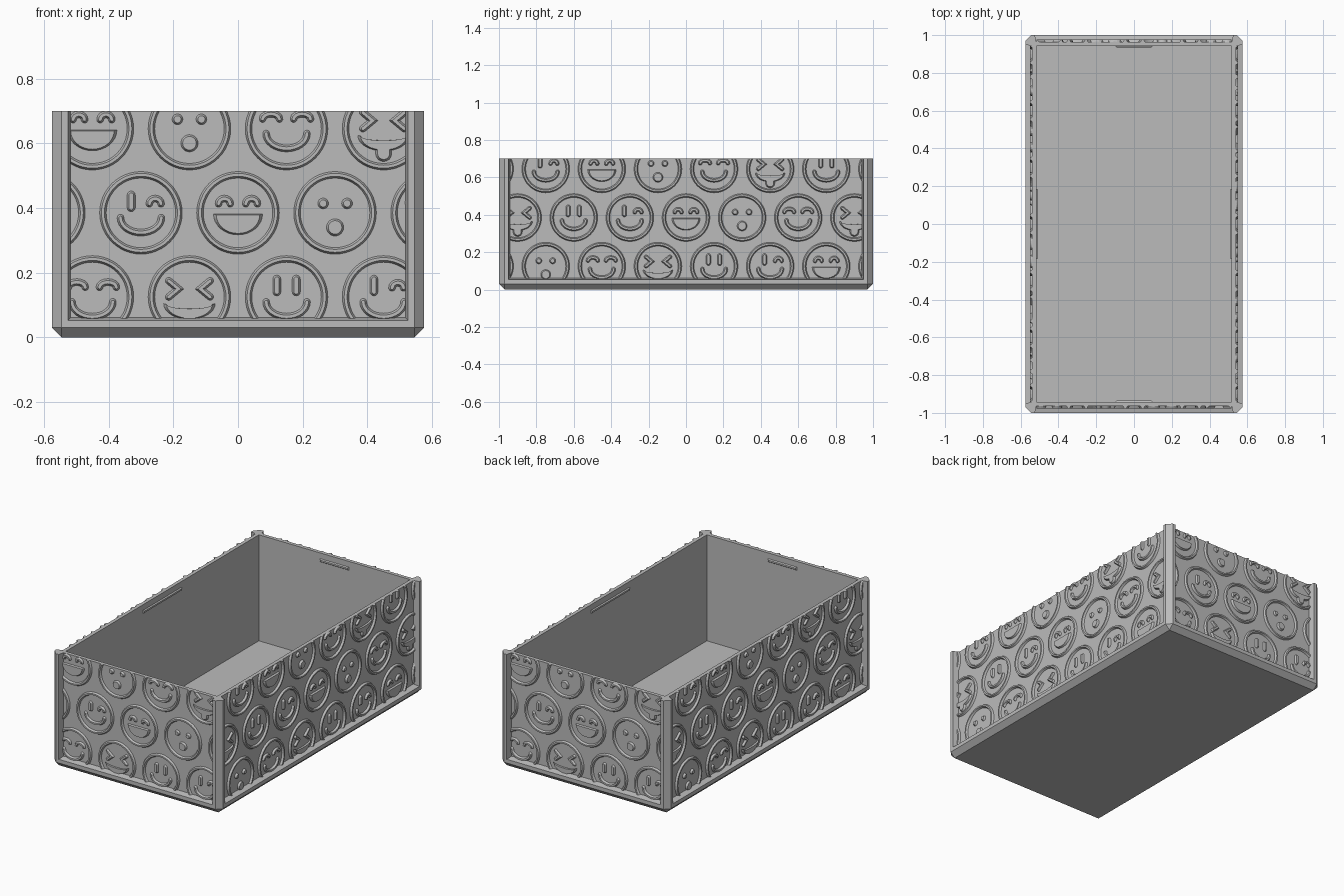
import bpy, bmesh
from math import sin, cos, pi, atan2
from mathutils import Vector

cube = bpy.data.objects.get("Cube")
if cube:
    bpy.data.objects.remove(cube)

HX, HY, TOP = 0.575, 1.0, 0.70      # outer half sizes and height
PANEL, CAVITY, CHAMFER = 0.036, 0.058, 0.03
PITCH, RISE, MID = 0.30, 0.26, 0.385

grey = bpy.data.materials.new("plain grey")
grey.use_nodes = True
grey.diffuse_color = (0.5, 0.5, 0.5, 1)
grey.node_tree.nodes["Principled BSDF"].inputs["Base Color"].default_value = (0.5, 0.5, 0.5, 1)


def make_mesh(bm, name):
    bmesh.ops.recalc_face_normals(bm, faces=bm.faces)
    mesh = bpy.data.meshes.new(name)
    bm.to_mesh(mesh)
    bm.free()
    mesh.materials.append(grey)
    return mesh


def add_object(name, mesh, turn=0):
    ob = bpy.data.objects.new(name, mesh)
    ob.rotation_euler.z = turn
    bpy.context.scene.collection.objects.link(ob)
    return ob


def bridge(bm, loops, cyclic=False):
    """Skin a list of equal-length 3D loops, capped unless cyclic."""
    rings = [[bm.verts.new(p) for p in loop] for loop in loops]
    n = len(rings[0])
    pairs = list(zip(rings, rings[1:])) + ([(rings[-1], rings[0])] if cyclic else [])
    for a, b in pairs:
        for i in range(n):
            j = (i + 1) % n
            bm.faces.new((a[i], a[j], b[j], b[i]))
    if not cyclic:
        bm.faces.new(rings[0])
        bm.faces.new(rings[-1])


# Tray shell: chamfered foot, bottom rail, recessed walls, cavity
def plan(inset, cut, z):
    x, y = HX - inset, HY - inset
    return [(x, -y + cut, z), (x, y - cut, z), (x - cut, y, z), (-x + cut, y, z),
            (-x, y - cut, z), (-x, -y + cut, z), (-x + cut, -y, z), (x - cut, -y, z)]


bm = bmesh.new()
bridge(bm, [plan(CHAMFER, 0, 0), plan(0, CHAMFER, CHAMFER), plan(0, CHAMFER, 0.053),
            plan(PANEL, 0, 0.061), plan(PANEL, 0, TOP), plan(CAVITY, 0, TOP),
            plan(CAVITY, 0, 0.045)])
bmesh.ops.remove_doubles(bm, verts=bm.verts, dist=1e-5)
add_object("tray_shell", make_mesh(bm, "tray_shell"))

# Corner posts, mirrored to all four corners
half = [(CHAMFER, 0), (0.05, 0), (CAVITY, PANEL)]
section = half + [(PANEL, PANEL)] + [(b, a) for a, b in reversed(half)]
bm = bmesh.new()
bridge(bm, [[(HX - a, HY - b, z) for a, b in section] for z in (0.052, TOP)])
posts = add_object("corner_posts", make_mesh(bm, "corner_posts"))
mirror = posts.modifiers.new("mirror", "MIRROR")
mirror.use_axis = (True, True, False)


# 2D outlines for the relief
def arc(w, z, drop, n=16):
    return [(w * cos(pi * i / n), z - drop * sin(pi * i / n)) for i in range(n + 1)]


def circle(r, x=0, z=0, n=24):
    return [(x + r * cos(2 * pi * i / n), z + r * sin(2 * pi * i / n)) for i in range(n)]


def stroke(path, r, caps=6):
    """Outline of a round-ended stroke along a path."""
    pts = [Vector(p) for p in path]
    dirs = [(b - a).normalized() for a, b in zip(pts, pts[1:])]
    left, right = [], []
    for i, p in enumerate(pts):
        d0, d1 = dirs[max(i - 1, 0)], dirs[min(i, len(dirs) - 1)]
        t = (d0 + d1).normalized()
        off = Vector((-t.y, t.x)) * r / max(t.dot(d0), 0.5)
        left.append(p + off)
        right.append(p - off)

    def cap(p, d):
        a = atan2(d.y, d.x) + pi / 2
        return [p + Vector((cos(a - pi * k / caps), sin(a - pi * k / caps))) * r
                for k in range(1, caps)]
    return left + cap(pts[-1], dirs[-1]) + right[::-1] + cap(pts[0], -dirs[0])


BEVEL = 0.007


def line(path, r=0.014):
    return stroke(path, r), stroke(path, r - BEVEL)


def dot(x, z, r):
    return circle(r, x, z), circle(r - BEVEL, x, z)


def plate(outline, z, s=0.86):
    return outline, [(x * s, z + (y - z) * s) for x, y in outline]


def bar_eye(x):
    return line([(x, 0.016), (x, 0.055)])


def arch_eye(x, w, z=0.028):
    return line([(x + a, b) for a, b in arc(w, z, -0.016, 8)], 0.012)


def squint_eye(s):
    return line([(s * 0.064, 0.05), (s * 0.034, 0.025), (s * 0.064, 0)], 0.012)


smile = line(arc(0.063, -0.015, 0.046), 0.012)
grin = plate(arc(0.078, -0.003, 0.066), -0.03)
crescent = plate(arc(0.082, -0.02, 0.05) + arc(0.082, -0.02, 0.016)[-2:0:-1], -0.04)
tongue = plate([(-0.026, -0.05), (0.026, -0.05)]
               + [(a, b) for a, b in arc(0.026, -0.078, 0.025, 8)], -0.075, 0.72)

FACES = [
    [bar_eye(-0.03), arch_eye(0.044, 0.018), smile],
    [arch_eye(-0.042, 0.018), arch_eye(0.042, 0.018), grin],
    [dot(-0.037, 0.029, 0.018), dot(0.037, 0.029, 0.018), dot(0, -0.045, 0.028)],
    [arch_eye(-0.048, 0.026, 0.03), arch_eye(0.048, 0.026, 0.03), smile],
    [squint_eye(-1), squint_eye(1), crescent, tongue],
    [bar_eye(-0.03), bar_eye(0.03), smile],
]


def relief_mesh(name, half_width, dist):
    """Staggered rows of round faces, trimmed to the panel."""
    base, top = -(dist - PANEL - 0.003), -(dist - 0.024)
    limit = half_width - CAVITY
    bm = bmesh.new()
    for row, first in ((-1, 4), (0, 1), (1, 2)):
        for k in range(-4, 5):
            cx, cz = k * PITCH - (PITCH / 2 if row else 0), MID + row * RISE
            if abs(cx) > limit + 0.12:
                continue

            def lift(pts, y):
                return [(cx + a, y, cz + b) for a, b in pts]
            rim = [(0.129, base), (0.122, top), (0.113, top), (0.106, base)]
            bridge(bm, [lift(circle(r, n=48), y) for r, y in rim], True)
            for outer, inner in FACES[(k + first) % len(FACES)]:
                bridge(bm, [lift(outer, base), lift(inner, top)])
    bmesh.ops.triangulate(bm, faces=bm.faces)
    for co, no in (((limit, 0, 0), (1, 0, 0)), ((-limit, 0, 0), (-1, 0, 0)),
                   ((0, 0, TOP), (0, 0, 1)), ((0, 0, 0.058), (0, 0, -1))):
        bmesh.ops.bisect_plane(bm, geom=bm.verts[:] + bm.edges[:] + bm.faces[:],
                               plane_co=co, plane_no=no, clear_outer=True)
        rims = [e for e in bm.edges if e.is_boundary]
        bmesh.ops.holes_fill(bm, edges=rims, sides=0)
    return make_mesh(bm, name)


def ridge_mesh(name, half_length, dist):
    """Thin snap ridge on the inside of a wall."""
    bm = bmesh.new()
    loops = []
    for grow, y in ((0.012, -(dist - CAVITY + 0.003)), (0.005, -(dist - CAVITY - 0.007))):
        a = half_length - 0.012 + grow
        loops.append([(sx * a, y, 0.655 + sz * grow)
                      for sx, sz in ((-1, -1), (1, -1), (1, 1), (-1, 1))])
    bridge(bm, loops)
    return make_mesh(bm, name)


# Opposite walls share one mesh, turned half way round
end_relief = relief_mesh("end_relief", HX, HY)
side_relief = relief_mesh("side_relief", HY, HX)
end_ridge = ridge_mesh("end_ridge", 0.10, HY)
side_ridge = ridge_mesh("side_ridge", 0.19, HX)
for i, side in enumerate(("front", "left", "back", "right")):
    relief, ridge = ((end_relief, end_ridge), (side_relief, side_ridge))[i % 2]
    add_object(side + "_relief", relief, i * pi / 2)
    add_object(side + "_snap_ridge", ridge, i * pi / 2)
